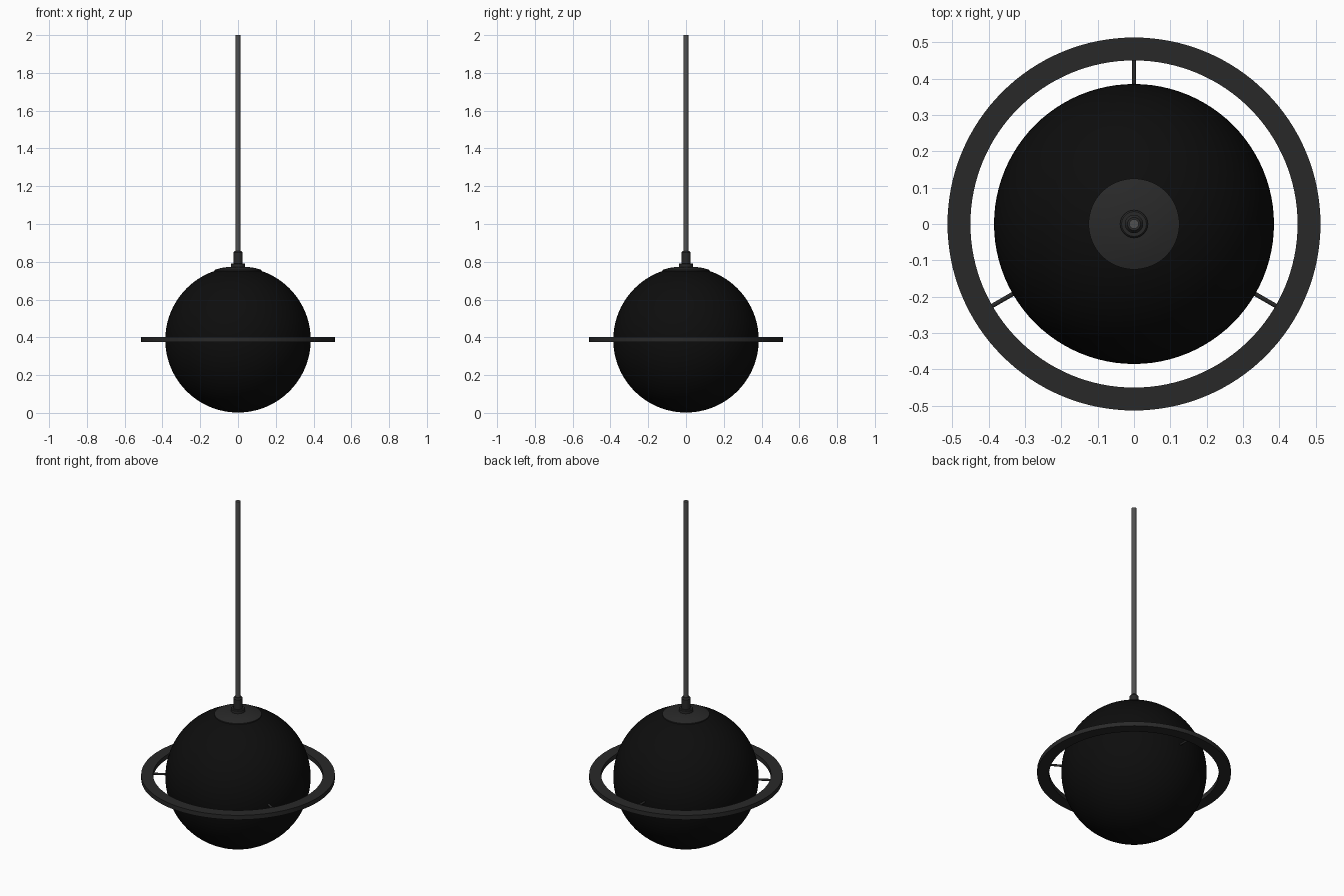
import bpy, bmesh, math
from mathutils import Matrix

if "Cube" in bpy.data.objects:
    bpy.data.objects.remove(bpy.data.objects["Cube"])

def material(name, v):
    m = bpy.data.materials.new(name)
    m.diffuse_color = (v, v, v, 1)
    m.use_nodes = True
    m.node_tree.nodes["Principled BSDF"].inputs["Base Color"].default_value = m.diffuse_color
    return m

BLACK = material("black_gloss", 0.004)
METAL = material("dark_metal", 0.022)
CORD = material("cord_grey", 0.08)
CZ = 0.387   # globe centre height
R = 0.385    # globe radius

def finish(name, bm, mat, angle=35):
    bmesh.ops.recalc_face_normals(bm, faces=bm.faces)
    me = bpy.data.meshes.new(name)
    bm.to_mesh(me)
    bm.free()
    ob = bpy.data.objects.new(name, me)
    bpy.context.collection.objects.link(ob)
    me.materials.append(mat)
    bpy.ops.object.select_all(action='DESELECT')
    ob.select_set(True)
    bpy.context.view_layer.objects.active = ob
    bpy.ops.object.shade_smooth_by_angle(angle=math.radians(angle))
    return ob

def lathe(name, profile, mat, steps=64, closed=False):
    # spin an (r, z) profile around the z axis
    bm = bmesh.new()
    vs = [bm.verts.new((r, 0, z)) for r, z in profile]
    pairs = list(zip(vs, vs[1:])) + ([(vs[-1], vs[0])] if closed else [])
    edges = [bm.edges.new(p) for p in pairs]
    bmesh.ops.spin(bm, geom=vs + edges, cent=(0, 0, 0), axis=(0, 0, 1),
                   angle=2 * math.pi, steps=steps)
    bmesh.ops.remove_doubles(bm, verts=bm.verts, dist=1e-5)
    return finish(name, bm, mat)

# Globe
bm = bmesh.new()
bmesh.ops.create_uvsphere(bm, u_segments=96, v_segments=48, radius=R,
                          matrix=Matrix.Translation((0, 0, CZ)))
finish("globe", bm, BLACK)

# Flat ring around the equator
lathe("ring", [(0.45, CZ - 0.012), (0.513, CZ - 0.012),
               (0.513, CZ + 0.014), (0.45, CZ + 0.014)], METAL, 128, True)

# Three spokes holding the ring
for i in range(3):
    a = math.radians(90 + 120 * i)
    bm = bmesh.new()
    m = (Matrix.Rotation(a, 4, 'Z') @ Matrix.Translation((0.417, 0, CZ))
         @ Matrix.Rotation(math.pi / 2, 4, 'Y'))
    bmesh.ops.create_cone(bm, cap_ends=True, segments=16, radius1=0.006,
                          radius2=0.006, depth=0.076, matrix=m)
    finish(f"spoke_{i + 1}", bm, METAL)

# Shallow cap on top of the globe
lathe("cap", [(0, 0.745), (0.125, 0.745), (0.125, 0.757), (0.09, 0.767),
              (0.05, 0.773), (0, 0.775)], METAL)

# Collar and cord grip
lathe("collar", [(0, 0.765), (0.038, 0.765), (0.038, 0.788), (0.034, 0.792),
                 (0, 0.792)], METAL, 48)
lathe("cord_grip", [(0, 0.785), (0.025, 0.785), (0.025, 0.848), (0.018, 0.857),
                    (0, 0.857)], METAL, 48)

# Hanging cord
lathe("cord", [(0, 0.84), (0.013, 0.84), (0.013, 2.0), (0, 2.0)], CORD, 32)
